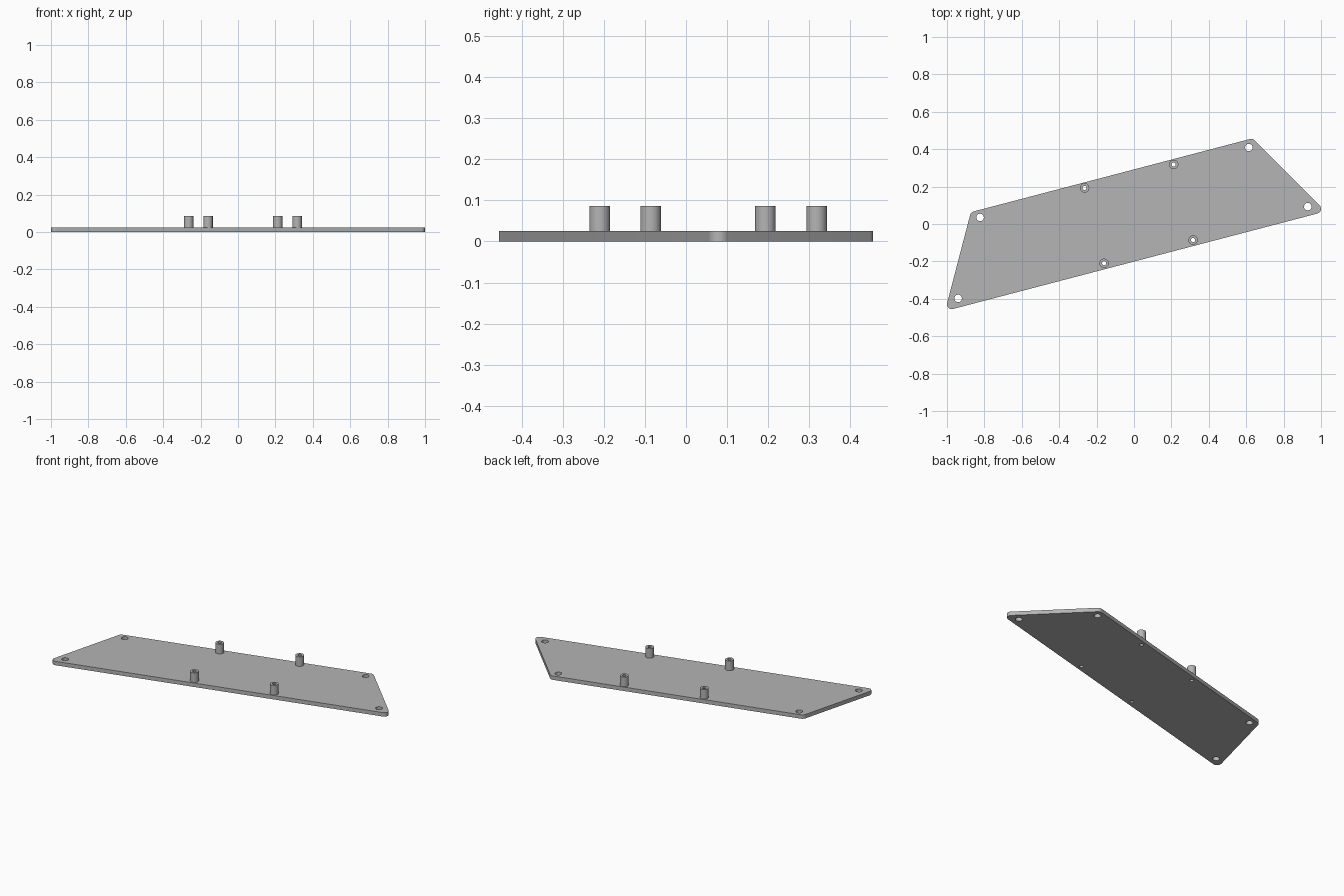
import bpy
import bmesh
from math import atan2, cos, sin, pi, radians
from mathutils import Vector

cube = bpy.data.objects.get("Cube")
if cube:
    bpy.data.objects.remove(cube, do_unlink=True)

PLATE_TOP, POST_TOP = 0.025, 0.086
CORNER_R, MOUNT_R, POST_R, BORE_R = 0.026, 0.02, 0.025, 0.011

grey = bpy.data.materials.new("plain grey")
grey.use_nodes = True
colour = (0.46, 0.46, 0.46, 1)
grey.diffuse_color = colour
grey.node_tree.nodes["Principled BSDF"].inputs["Base Color"].default_value = colour


def arc(centre, radius, start, sweep, count):
    return [(centre[0] + radius * cos(start + sweep * i / count),
             centre[1] + radius * sin(start + sweep * i / count))
            for i in range(count + 1)]


def circle(centre, radius):
    return arc(centre, radius, 0, 2 * pi, 48)[:-1]


def rounded_outline(centres, radius):
    """Counter-clockwise outline around arcs at the given centres."""
    points = []
    for i, c in enumerate(centres):
        c = Vector(c)
        into = c - Vector(centres[i - 1])
        out = Vector(centres[(i + 1) % len(centres)]) - c
        start = atan2(into.y, into.x) - pi / 2
        turn = (atan2(out.y, out.x) - atan2(into.y, into.x)) % (2 * pi)
        points += arc(c, radius, start, turn, 12)
    return points


def extruded_part(name, loops, bottom, top):
    """Fill the outer loop, leave inner loops open, and extrude."""
    curve = bpy.data.curves.new(name, 'CURVE')
    curve.dimensions = '2D'
    curve.fill_mode = 'BOTH'
    curve.extrude = (top - bottom) / 2
    for loop in loops:
        spline = curve.splines.new('POLY')
        spline.points.add(len(loop) - 1)
        for point, (x, y) in zip(spline.points, loop):
            point.co = (x, y, 0, 1)
        spline.use_cyclic_u = True
    part = bpy.data.objects.new(name, curve)
    bpy.context.collection.objects.link(part)
    bpy.ops.object.select_all(action='DESELECT')
    part.select_set(True)
    bpy.context.view_layer.objects.active = part
    bpy.ops.object.convert(target='MESH')
    part = bpy.context.object
    part.name = name

    bm = bmesh.new()
    bm.from_mesh(part.data)
    bmesh.ops.remove_doubles(bm, verts=bm.verts, dist=0.00005)
    bmesh.ops.translate(bm, verts=bm.verts, vec=(0, 0, (bottom + top) / 2))
    bmesh.ops.recalc_face_normals(bm, faces=bm.faces)
    bm.to_mesh(part.data)
    bm.free()
    part.data.materials.clear()
    part.data.materials.append(grey)
    bpy.ops.object.shade_smooth_by_angle(angle=radians(30))


# Slanted mounting plate with corner holes and bores under the posts
corners = [(-0.974, -0.429), (0.974, 0.081), (0.626, 0.429), (-0.851, 0.042)]
mounts = [(-0.94, -0.398), (0.929, 0.093), (0.614, 0.409), (-0.823, 0.035)]
posts = {"front_left_post": (0.316, -0.086), "front_right_post": (-0.16, -0.21),
         "back_left_post": (0.212, 0.318), "back_right_post": (-0.264, 0.193)}

extruded_part("plate",
              [rounded_outline(corners, CORNER_R)]
              + [circle(c, MOUNT_R) for c in mounts]
              + [circle(c, BORE_R) for c in posts.values()],
              0, PLATE_TOP)

# Hollow standoff posts, seated slightly into the plate
for name, c in posts.items():
    extruded_part(name, [circle(c, POST_R), circle(c, BORE_R)],
                  PLATE_TOP - 0.005, POST_TOP)
